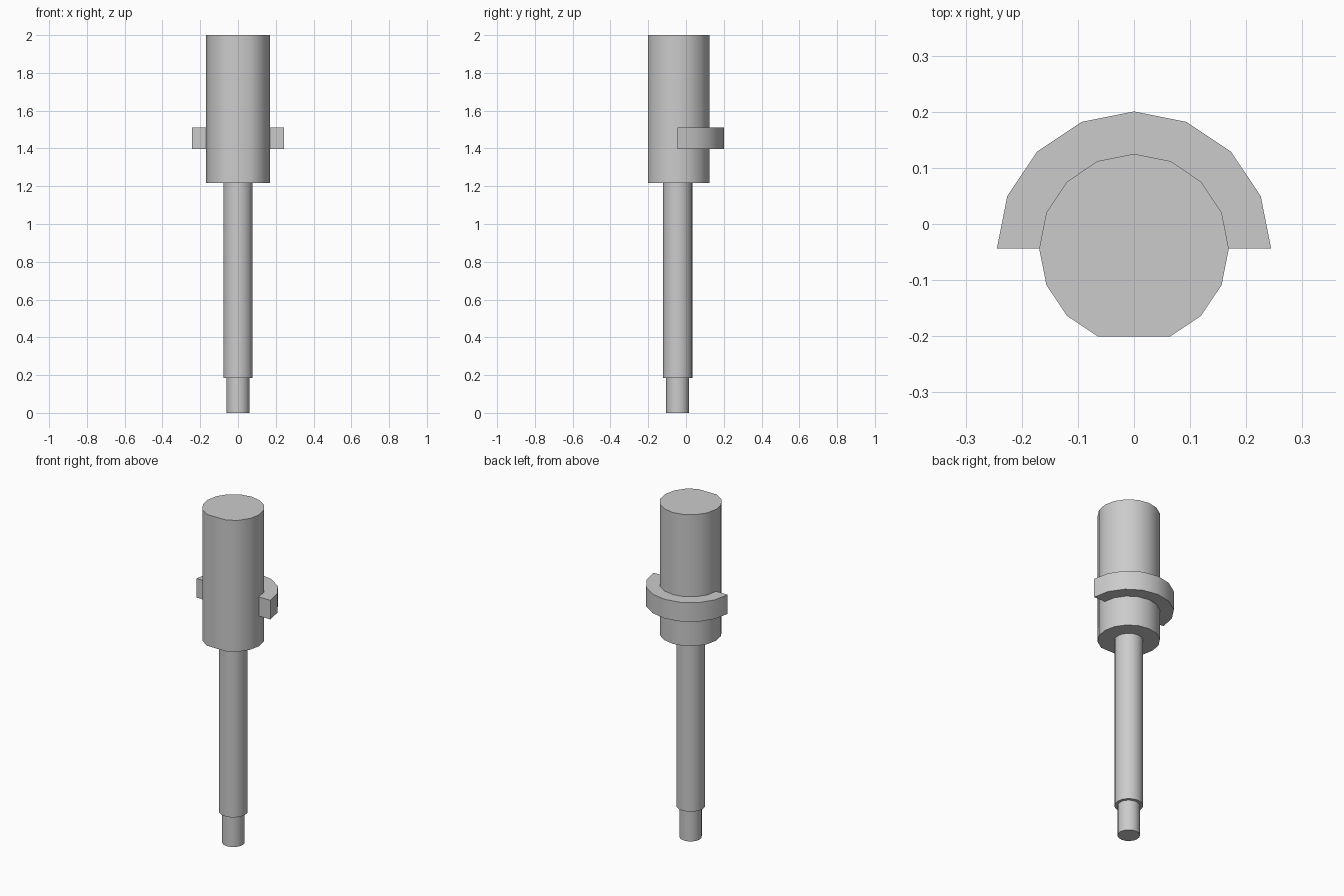
import bpy
import bmesh
from math import sin, cos, pi, radians

if "Cube" in bpy.data.objects:
    bpy.data.objects.remove(bpy.data.objects["Cube"], do_unlink=True)

AXIS_Y = -0.044  # all parts share this vertical axis
SIDES = 16

grey = bpy.data.materials.new("plain_grey")
grey.use_nodes = True
colour = (0.6, 0.6, 0.6, 1)
grey.diffuse_color = colour
grey.node_tree.nodes["Principled BSDF"].inputs["Base Color"].default_value = colour


def arc(radius, steps):
    """Points on the circle, with step 0 at the model's left."""
    return [(radius * cos(2 * pi * i / SIDES),
             AXIS_Y + radius * sin(2 * pi * i / SIDES)) for i in steps]


def prism(name, outline, bottom, top):
    """Extrude a flat outline upward into a closed solid."""
    bm = bmesh.new()
    base = bm.faces.new([bm.verts.new((x, y, bottom)) for x, y in outline])
    result = bmesh.ops.extrude_face_region(bm, geom=[base], use_keep_orig=True)
    raised = [v for v in result["geom"] if isinstance(v, bmesh.types.BMVert)]
    bmesh.ops.translate(bm, verts=raised, vec=(0, 0, top - bottom))
    bmesh.ops.recalc_face_normals(bm, faces=bm.faces)
    mesh = bpy.data.meshes.new(name)
    bm.to_mesh(mesh)
    bm.free()
    mesh.materials.append(grey)
    obj = bpy.data.objects.new(name, mesh)
    bpy.context.collection.objects.link(obj)
    bpy.ops.object.select_all(action="DESELECT")
    obj.select_set(True)
    bpy.context.view_layer.objects.active = obj
    bpy.ops.object.shade_smooth_by_angle(angle=radians(50))
    return obj


# Stepped shaft
prism("shaft_tip", arc(0.061, range(SIDES)), 0, 0.185)
prism("shaft", arc(0.078, range(SIDES)), 0.185, 1.216)

# Thick upper body, with its front corner left out to make a flat face
front_corner = SIDES * 3 // 4
prism("upper_body", arc(0.169, [i for i in range(SIDES) if i != front_corner]),
      1.216, 2)

# Half collar wrapped around the back of the body
half = range(SIDES // 2 + 1)
prism("half_collar", arc(0.2445, half) + arc(0.169, reversed(half)), 1.396, 1.51)
